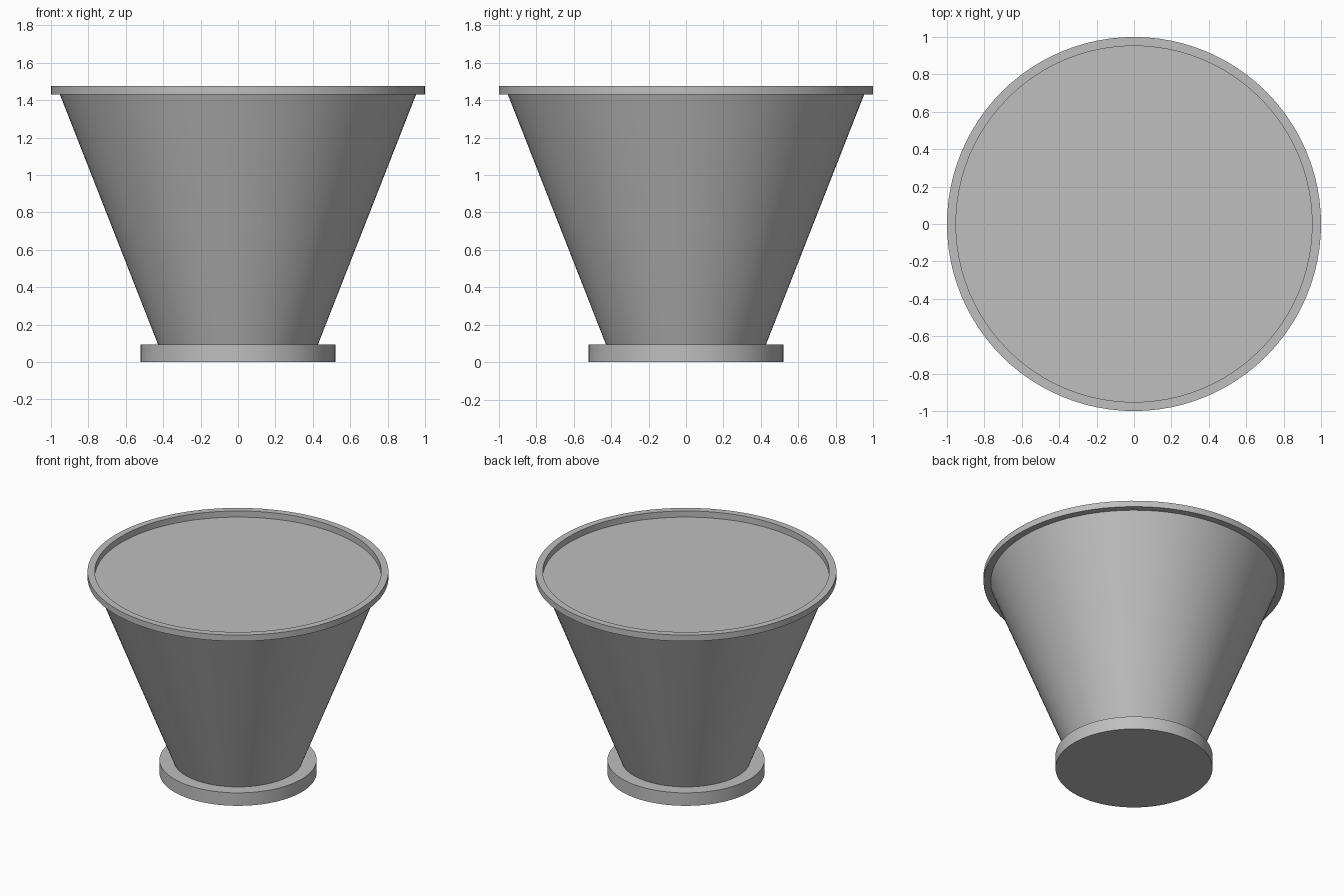
import bpy
import bmesh
import math

SEGMENTS = 96

cube = bpy.data.objects.get("Cube")
if cube:
    bpy.data.objects.remove(cube, do_unlink=True)

grey = bpy.data.materials.new("plain grey")
grey.use_nodes = True
colour = (0.52, 0.52, 0.52, 1)
grey.diffuse_color = colour
grey.node_tree.nodes["Principled BSDF"].inputs["Base Color"].default_value = colour


def lathe(name, profile, closed=False):
    """Turn a (radius, height) profile about z; open profiles get end caps."""
    bm = bmesh.new()
    rings = []
    for radius, z in profile:
        ring = []
        for i in range(SEGMENTS):
            a = math.tau * i / SEGMENTS
            ring.append(bm.verts.new((radius * math.cos(a), radius * math.sin(a), z)))
        rings.append(ring)
    pairs = list(zip(rings, rings[1:]))
    if closed:
        pairs.append((rings[-1], rings[0]))
    else:
        bm.faces.new(rings[0])
        bm.faces.new(rings[-1])
    for low, high in pairs:
        for i in range(SEGMENTS):
            j = (i + 1) % SEGMENTS
            bm.faces.new((low[i], low[j], high[j], high[i]))
    bmesh.ops.recalc_face_normals(bm, faces=bm.faces)
    mesh = bpy.data.meshes.new(name)
    bm.to_mesh(mesh)
    bm.free()
    mesh.materials.append(grey)
    obj = bpy.data.objects.new(name, mesh)
    bpy.context.collection.objects.link(obj)
    bpy.ops.object.select_all(action="DESELECT")
    obj.select_set(True)
    bpy.context.view_layer.objects.active = obj
    bpy.ops.object.shade_smooth_by_angle(angle=math.radians(30))
    return obj


# Round foot
lathe("base_disc", [(0.522, 0), (0.522, 0.095)])

# Flared body, closed by a flat top just below the rim edge
lathe("tapered_body", [(0.428, 0.095), (0.952, 1.43)])

# Raised lip around the top
lathe("top_rim", [(0.952, 1.43), (1, 1.43), (1, 1.475), (0.952, 1.475)], closed=True)
